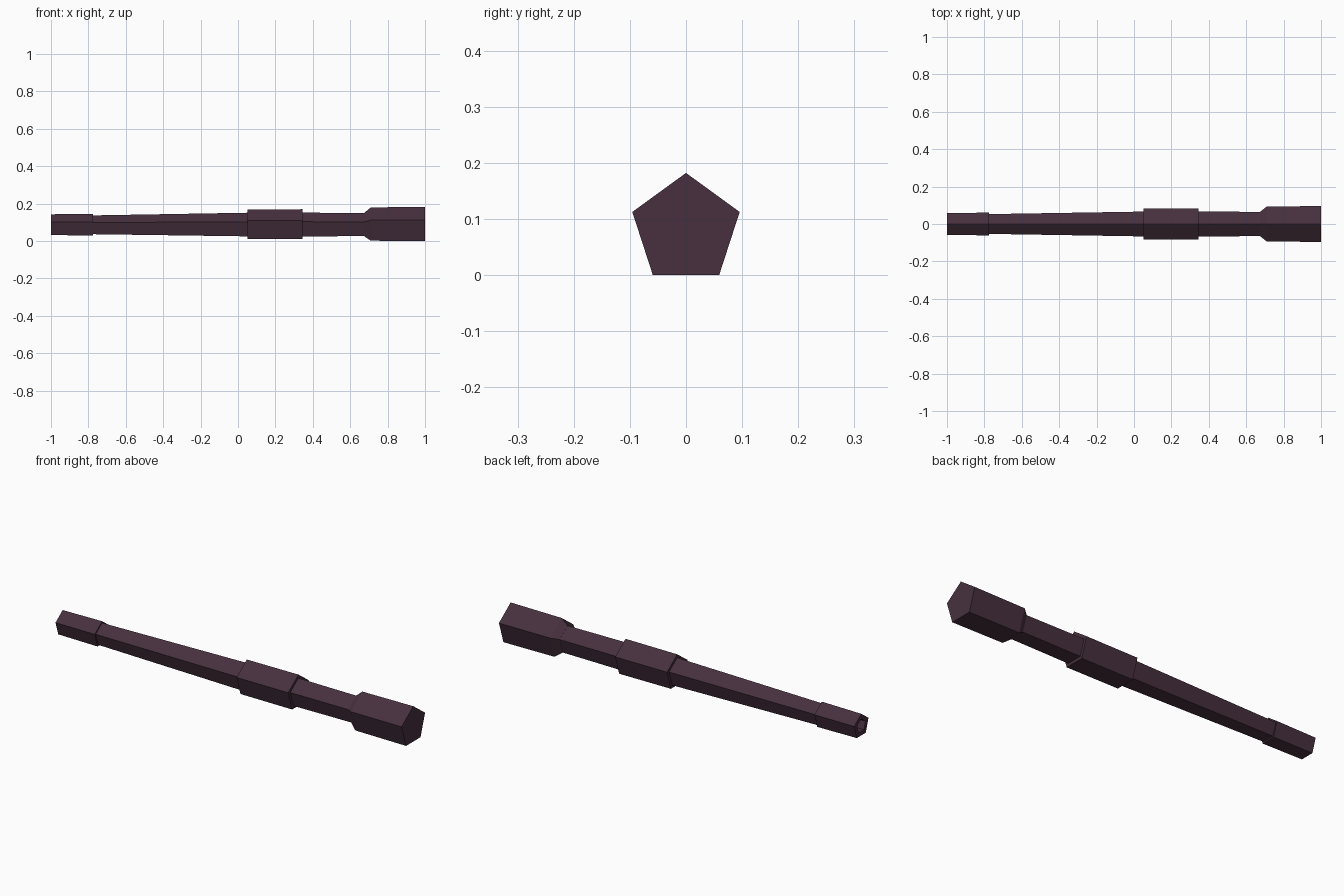
import bpy, bmesh, math

if "Cube" in bpy.data.objects:
    bpy.data.objects.remove(bpy.data.objects["Cube"])

AXIS_Z = 0.0814   # height of the barrel centre line
SIDES = 5

metal = bpy.data.materials.new("dark plum metal")
metal.diffuse_color = (0.063, 0.030, 0.049, 1)
metal.use_nodes = True
metal.node_tree.nodes["Principled BSDF"].inputs["Base Color"].default_value = metal.diffuse_color


def pentagon_part(name, profile):
    """Sweep a five-sided section along x through (x, radius) stations, ends capped."""
    bm = bmesh.new()
    rings = []
    for x, r in profile:
        ring = []
        for i in range(SIDES):
            a = 2 * math.pi * i / SIDES
            ring.append(bm.verts.new((x, r * math.sin(a), AXIS_Z + r * math.cos(a))))
        rings.append(ring)
    for a, b in zip(rings, rings[1:]):
        for i in range(SIDES):
            j = (i + 1) % SIDES
            bm.faces.new((a[i], a[j], b[j], b[i]))
    bm.faces.new(rings[0])
    bm.faces.new(rings[-1])
    bmesh.ops.recalc_face_normals(bm, faces=bm.faces)
    mesh = bpy.data.meshes.new(name)
    bm.to_mesh(mesh)
    bm.free()
    mesh.materials.append(metal)
    obj = bpy.data.objects.new(name, mesh)
    bpy.context.collection.objects.link(obj)
    return obj


# heavy rear block with its chamfered front shoulder
pentagon_part("breech", [(0.675, 0.069), (0.71, 0.0985), (1.0, 0.1006)])
# straight tube between breech and sleeve
pentagon_part("rear_tube", [(0.33, 0.0705), (0.69, 0.068)])
# thick collar in the middle
pentagon_part("sleeve", [(0.05, 0.0875), (0.345, 0.0885)])
# long tapering front tube
pentagon_part("front_tube", [(-0.78, 0.0555), (0.06, 0.070)])
# muzzle with a recessed bore
pentagon_part("muzzle", [(-0.94, 0.032), (-1.0, 0.036), (-1.0, 0.0615), (-0.775, 0.064)])
